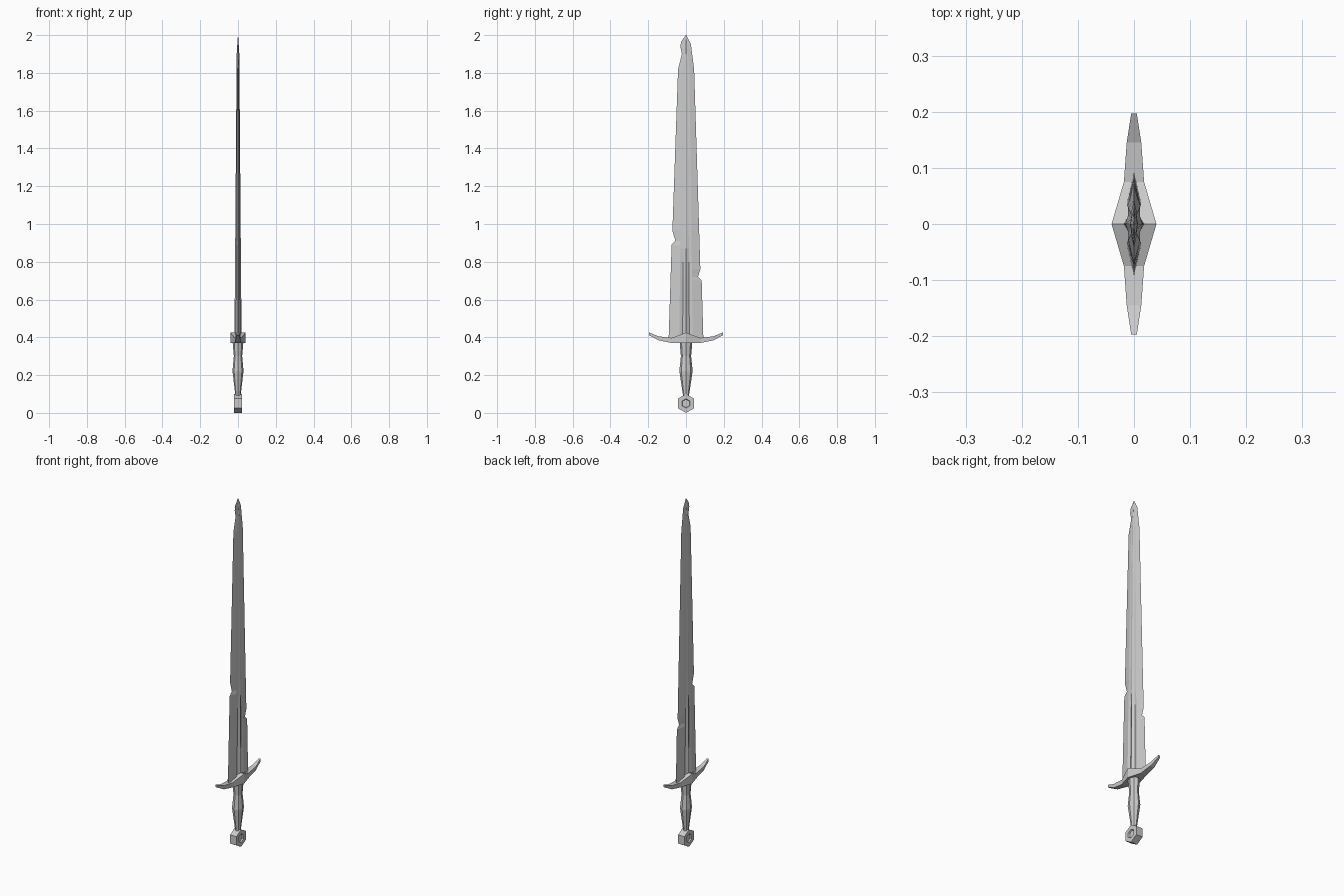
import bpy, bmesh, math

if "Cube" in bpy.data.objects:
    bpy.data.objects.remove(bpy.data.objects["Cube"])


def loft(name, rings):
    """Skin a list of equal-length vertex rings and cap both ends."""
    bm = bmesh.new()
    vr = [[bm.verts.new(p) for p in r] for r in rings]
    n = len(rings[0])
    for a, b in zip(vr, vr[1:]):
        for i in range(n):
            j = (i + 1) % n
            bm.faces.new((a[i], a[j], b[j], b[i]))
    bm.faces.new(vr[0][::-1])
    bm.faces.new(vr[-1])
    bmesh.ops.remove_doubles(bm, verts=bm.verts, dist=1e-5)
    return finish(name, bm)


def finish(name, bm):
    bmesh.ops.recalc_face_normals(bm, faces=bm.faces)
    me = bpy.data.meshes.new(name)
    bm.to_mesh(me)
    bm.free()
    ob = bpy.data.objects.new(name, me)
    bpy.context.collection.objects.link(ob)
    return ob


def lerp(table, z):
    for (z0, v0), (z1, v1) in zip(table, table[1:]):
        if z <= z1:
            return v0 + (v1 - v0) * (z - z0) / (z1 - z0)
    return table[-1][1]


# Blade: nicked edges as (z, half width), ridge and fuller thickness over z
right = [(0.39, 0.092), (0.70, 0.083), (0.72, 0.063), (0.76, 0.076),
         (1.82, 0.043), (1.95, 0.026), (2.0, 0.001)]
left = [(0.39, 0.092), (0.89, 0.076), (0.91, 0.056), (0.965, 0.072),
        (1.82, 0.042), (1.90, 0.022), (1.94, 0.03), (1.965, 0.026), (2.0, 0.001)]
ridge = [(0.39, 0.019), (0.87, 0.015), (1.90, 0.007), (2.0, 0.0005)]
groove = [(0.39, 0.007), (0.80, 0.007), (0.87, 0.0105), (1.90, 0.005), (2.0, 0.0004)]
body = [(0.39, 0.013), (0.87, 0.0105), (1.90, 0.005), (2.0, 0.0004)]
stations = sorted({z for t in (right, left, groove) for z, _ in t})
rings = []
for z in stations:
    r, l = lerp(right, z), lerp(left, z)
    c, g, b = lerp(ridge, z), lerp(groove, z), lerp(body, z)
    s = lerp([(0.39, 1), (1.82, 0.5), (2.0, 0.01)], z)
    half = [(b, 0.036 * s), (g, 0.018 * s), (c, 0), (g, -0.018 * s), (b, -0.036 * s)]
    rings.append([(0, r, z)] + [(x, y, z) for x, y in half] + [(0, -l, z)]
                 + [(-x, y, z) for x, y in reversed(half)])
loft("blade", rings)

# Crossguard: (y, half depth, bottom z, top z), mirrored to both arms
arm = [(0, 0.04, 0.37, 0.425), (0.075, 0.018, 0.37, 0.397), (0.145, 0.013, 0.384, 0.405),
       (0.197, 0.005, 0.412, 0.427)]
spans = [(-y, d, b, t) for y, d, b, t in arm[:0:-1]] + arm
loft("crossguard", [[(-d, y, b), (d, y, b), (d, y, t), (-d, y, t)]
                    for y, d, b, t in spans])

# Grip: eight-sided, waisted (z, x radius, y radius)
grip = [(0.085, 0.014, 0.016), (0.10, 0.015, 0.017), (0.22, 0.029, 0.035),
        (0.225, 0.029, 0.035), (0.30, 0.022, 0.027), (0.38, 0.029, 0.034)]
loft("grip", [[(rx * math.cos(i * math.pi / 4), ry * math.sin(i * math.pi / 4), z)
               for i in range(8)] for z, rx, ry in grip])

# Pommel: hexagonal block with a stepped hexagonal recess on both sides
profile = [(-0.012, 0.016), (-0.012, 0.022), (-0.02, 0.025), (-0.02, 0.05)]
profile += [(-x, r) for x, r in reversed(profile)]
loft("pommel", [[(x, r * math.sin(i * math.pi / 3), 0.05 + r * math.cos(i * math.pi / 3))
                 for i in range(6)] for x, r in profile])
